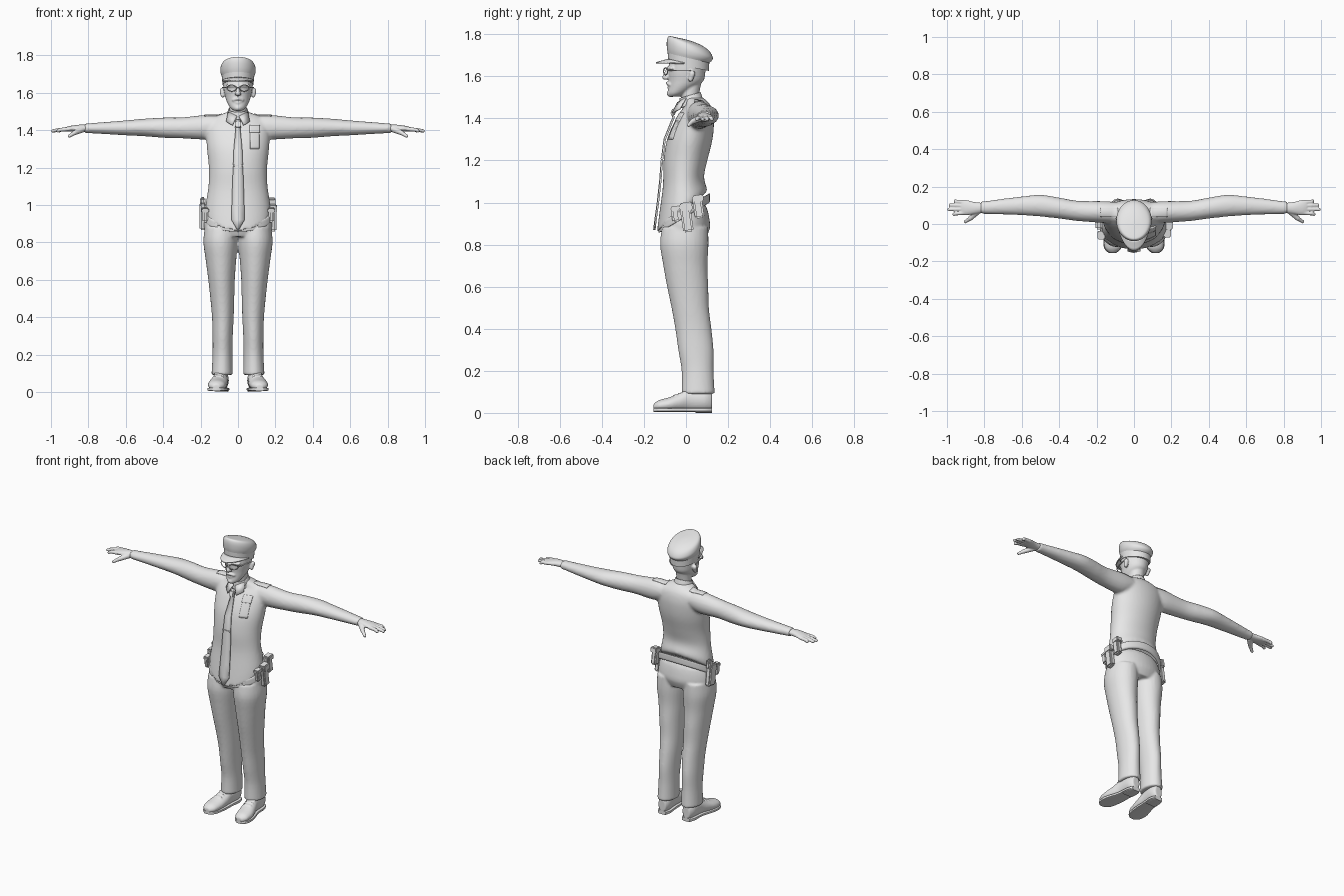
import bpy, bmesh, math
from mathutils import Vector, Matrix

cube = bpy.data.objects.get("Cube")
if cube:
    bpy.data.objects.remove(cube, do_unlink=True)

grey = bpy.data.materials.new("plain_grey")
grey.use_nodes = True
grey.diffuse_color = (0.8, 0.8, 0.8, 1)
grey.node_tree.nodes["Principled BSDF"].inputs["Base Color"].default_value = grey.diffuse_color
made = []


def finish(name, bm, voxel=0, smooth=4, thick=0):
    """Turn a bmesh into an object, optionally fused by remeshing or thickened."""
    bmesh.ops.recalc_face_normals(bm, faces=bm.faces)
    mesh = bpy.data.meshes.new(name)
    bm.to_mesh(mesh)
    bm.free()
    mesh.materials.append(grey)
    ob = bpy.data.objects.new(name, mesh)
    bpy.context.scene.collection.objects.link(ob)
    made.append(ob)
    if voxel:
        rem = ob.modifiers.new("fuse", 'REMESH')
        rem.mode, rem.voxel_size, rem.use_smooth_shade = 'VOXEL', voxel, True
        soft = ob.modifiers.new("soften", 'SMOOTH')
        soft.factor, soft.iterations = 0.5, smooth
    if thick:
        sol = ob.modifiers.new("thickness", 'SOLIDIFY')
        sol.thickness, sol.offset = thick, 0
    return ob


def spline(rows, steps=4):
    """Smoothly interpolate rows of numbers."""
    out = []
    for i in range(len(rows) - 1):
        a, b, c, d = rows[max(i - 1, 0)], rows[i], rows[i + 1], rows[min(i + 2, len(rows) - 1)]
        for k in range(steps):
            t = k / steps
            out.append([q + t / 2 * (r - p + t * (2*p - 5*q + 4*r - s + t * (3*(q - r) + s - p)))
                        for p, q, r, s in zip(a, b, c, d)])
    return out + [list(rows[-1])]


def loft(bm, axis, rows, sides=28, cap=True, power=1.0):
    """Skin oval sections; row = position, two centres, two radii, optional tilt."""
    rings = []
    for row in spline(rows):
        t, c, d, r, q = row[:5]
        tilt = row[5] if len(row) > 5 else 0
        ring = []
        for i in range(sides):
            a = math.tau * i / sides
            u, v = [math.copysign(abs(w) ** power, w) for w in (math.cos(a), math.sin(a))]
            u, v = r * u, q * v
            p = {'x': (t, c + u, d + v), 'y': (c + u, t, d + v), 'z': (c + u, d + v, t + tilt * v)}[axis]
            ring.append(bm.verts.new(p))
        rings.append(ring)
    for a, b in zip(rings, rings[1:]):
        for i in range(sides):
            j = (i + 1) % sides
            bm.faces.new((a[i], a[j], b[j], b[i]))
    if cap:
        bm.faces.new(rings[0][::-1])
        bm.faces.new(rings[-1])


def ball(bm, at, size):
    m = Matrix.Translation(at) @ Matrix.Diagonal((*size, 1))
    bmesh.ops.create_uvsphere(bm, u_segments=16, v_segments=10, radius=1, matrix=m)


def limb(bm, a, b, r, q):
    """Tapered rod with round ends."""
    a, b = Vector(a), Vector(b)
    m = Matrix.Translation((a + b) / 2) @ (b - a).to_track_quat('Z', 'Y').to_matrix().to_4x4()
    bmesh.ops.create_cone(bm, cap_ends=True, segments=12, radius1=r, radius2=q,
                          depth=(b - a).length, matrix=m)
    ball(bm, a, (r,) * 3)
    ball(bm, b, (q,) * 3)


def mirror(bm):
    """Add the opposite side of everything built so far."""
    new = bmesh.ops.duplicate(bm, geom=bm.verts[:] + bm.edges[:] + bm.faces[:])["geom"]
    for v in new:
        if isinstance(v, bmesh.types.BMVert):
            v.co.x *= -1
    bmesh.ops.reverse_faces(bm, faces=[f for f in new if isinstance(f, bmesh.types.BMFace)])


def box(name, at, size, tilt=0, bevel=0.008):
    bm = bmesh.new()
    m = Matrix.Translation(at) @ Matrix.Rotation(tilt, 4, 'X') @ Matrix.Diagonal((*size, 1))
    bmesh.ops.create_cube(bm, size=1, matrix=m)
    bmesh.ops.bevel(bm, geom=bm.edges[:], offset=bevel, segments=2, affect='EDGES')
    return finish(name, bm)


def strip(name, rows, thick):
    """Flat ribbon; each row lists the points across it."""
    bm = bmesh.new()
    grid = [[bm.verts.new(p) for p in row] for row in rows]
    for a, b in zip(grid, grid[1:]):
        for i in range(len(a) - 1):
            bm.faces.new((a[i], a[i + 1], b[i + 1], b[i]))
    return finish(name, bm, thick=thick)


def patch(name, target, x0, x1, lo, hi, axis, thick=0.008):
    """Cloth patch laid on the shirt from the front or from above."""
    n = 8
    at = lambda u, v: (u, -0.4, v) if axis == 'y' else (u, v, 1.7)
    ob = strip(name, [[at(x0 + (x1 - x0) * i / n, lo + (hi - lo) * j / n) for i in range(n + 1)]
                      for j in range(n + 1)], thick)
    wrap = ob.modifiers.new("lay", 'SHRINKWRAP')
    wrap.target, wrap.wrap_method = target, 'PROJECT'
    wrap.use_project_y, wrap.use_project_z = axis == 'y', axis == 'z'
    wrap.use_positive_direction, wrap.use_negative_direction = axis == 'y', axis == 'z'
    ob.modifiers.move(1, 0)
    return ob


# Shirt: sleeves and bloused torso
bm = bmesh.new()
loft(bm, 'x', [(.08, .06, 1.425, .055, .05), (.16, .064, 1.416, .058, .066), (.3, .07, 1.412, .054, .056),
               (.4, .085, 1.413, .056, .054), (.5, .098, 1.414, .058, .047), (.6, .097, 1.412, .05, .04),
               (.7, .093, 1.411, .042, .033), (.79, .088, 1.41, .035, .027), (.82, .088, 1.41, .033, .026)])
mirror(bm)
loft(bm, 'z', [(.955, 0, -.02, .172, .118, .8), (1, 0, -.015, .173, .114, .6), (1.1, 0, -.012, .158, .098, .25),
               (1.2, 0, -.002, .156, .105, .05), (1.3, 0, .018, .166, .108, 0), (1.38, 0, .038, .17, .095, 0),
               (1.43, 0, .05, .165, .078, 0), (1.465, 0, .055, .135, .06, 0), (1.492, 0, .04, .07, .05, 0),
               (1.5, 0, .03, .05, .045, 0)], 40)
shirt = finish("shirt", bm, 0.009)

# Trousers
bm = bmesh.new()
loft(bm, 'z', [(.09, .085, .058, .057, .079), (.2, .083, .055, .053, .076), (.3, .082, .047, .054, .084),
               (.4, .081, .035, .058, .086), (.5, .084, .02, .064, .089), (.6, .088, .008, .071, .098),
               (.7, .091, -.003, .081, .105), (.8, .093, -.008, .092, .115), (.88, .09, -.005, .088, .11)])
mirror(bm)
loft(bm, 'z', [(.83, 0, -.005, .16, .1), (.88, 0, -.005, .182, .119), (.93, 0, -.005, .179, .115),
               (.97, 0, -.005, .168, .106)], 40)
ball(bm, (0, 0, .97), (.16, .1, .05))
finish("trousers", bm, 0.008, 3)

# Belt and buckle
bm = bmesh.new()
loft(bm, 'z', [(z, 0, -.008, r, r * .66, .6) for z, r in
               ((.928, .17), (.93, .184), (.95, .186), (.97, .184), (.972, .17))], 48, False)
finish("belt", bm)

# Belt pouches and holster
for name, at, size in (("front_pouch", (.178, -.05, .945), (.03, .038, .075)),
                       ("long_pouch", (.188, .002, .93), (.035, .05, .14)),
                       ("rear_pouch", (.178, .058, .98), (.035, .045, .11)),
                       ("small_right_pouch", (-.175, -.06, .945), (.03, .04, .075)),
                       ("holster", (-.188, .012, .94), (.036, .065, .14)),
                       ("holster_grip", (-.188, .03, 1.01), (.028, .035, .06))):
    box(name, at, size, .15)
    if "pouch" in name:
        x, y, z = at
        box(name + "_flap", (x, y, z + size[2] * .36), (size[0] + .008, size[1] + .006, size[2] * .3), .15, .005)

# Hands
bm = bmesh.new()
loft(bm, 'x', [(.79, .088, 1.41, .024, .019), (.85, .085, 1.41, .032, .019), (.9, .088, 1.407, .041, .015),
               (.925, .09, 1.404, .036, .011)], 20)
for y0, y1, tip in ((.06, .052, .962), (.079, .078, .99), (.098, .101, .983), (.116, .123, .955)):
    mid = (.95, (y0 + y1) / 2, 1.402)
    limb(bm, (.905, y0, 1.405), mid, .0115, .0105)
    limb(bm, mid, (tip, y1, 1.396), .0105, .009)
limb(bm, (.835, .068, 1.403), (.875, .03, 1.385), .017, .013)
limb(bm, (.875, .03, 1.385), (.902, .012, 1.368), .012, .009)
mirror(bm)
finish("hands", bm, 0.004, 2)

# Shoes with soles, heels and laces
bm = bmesh.new()
shape = [(-.154, .115, .028, .018, .014), (-.13, .114, .034, .042, .026), (-.08, .11, .04, .05, .034),
         (-.03, .101, .05, .046, .043), (.02, .093, .062, .039, .054), (.09, .088, .062, .039, .054),
         (.124, .086, .057, .025, .044)]
loft(bm, 'y', shape, 24)
for i in range(3):
    y, z = -.055 + .022 * i, .083 + .008 * i
    limb(bm, (.082, y, z), (.124, y + .006, z), .005, .005)
mirror(bm)
finish("shoes", bm, 0.005, 2)
bm = bmesh.new()
loft(bm, 'y', [(y, x, .014, r + .003, .009) for y, x, z, r, h in shape], 16, power=.4)
loft(bm, 'y', [(.045, .09, .01, .037, .01), (.09, .088, .01, .038, .01), (.124, .086, .01, .027, .01)], 16, power=.4)
mirror(bm)
finish("soles", bm)

# Head, neck and facial features
bm = bmesh.new()
limb(bm, (.082, .022, 1.585), (.084, .03, 1.612), .011, .015)
limb(bm, (.018, -.082, 1.638), (.055, -.068, 1.638), .009, .008)
limb(bm, (.006, -.094, 1.593), (.01, -.092, 1.593), .009, .008)
limb(bm, (0, -.09, 1.568), (.028, -.078, 1.561), .008, .005)
limb(bm, (0, -.083, 1.547), (.018, -.077, 1.55), .007, .005)
mirror(bm)
loft(bm, 'z', [(1.505, 0, -.056, .024, .026), (1.52, 0, -.042, .042, .045), (1.55, 0, -.016, .059, .067),
               (1.58, 0, .001, .069, .083), (1.62, 0, .004, .077, .088), (1.66, 0, .008, .08, .088),
               (1.7, 0, .01, .078, .088)], 32)
loft(bm, 'z', [(1.44, 0, .03, .05, .045), (1.5, 0, .02, .045, .042), (1.58, 0, .025, .048, .05)], 24)
limb(bm, (0, -.084, 1.64), (0, -.1, 1.596), .008, .013)
ball(bm, (0, -.07, 1.518), (.022, .022, .017))
finish("head", bm, 0.005, 2)

# Spectacles
bm = bmesh.new()
for i in range(16):
    pts = [(.034 + .026 * math.cos(a), -.097 + .01 * math.cos(a), 1.624 + .017 * math.sin(a))
           for a in (math.tau * i / 16, math.tau * (i + 1) / 16)]
    limb(bm, *pts, .0025, .0025)
limb(bm, (0, -.106, 1.628), (.01, -.104, 1.628), .0025, .0025)
limb(bm, (.06, -.087, 1.628), (.084, .02, 1.628), .003, .003)
mirror(bm)
finish("spectacles", bm)

# Peaked cap: band, crown and visor
bm = bmesh.new()
loft(bm, 'z', [(1.645, 0, .012, .083, .097, -.2), (1.69, 0, .012, .086, .099, -.22)], 40)
finish("cap_band", bm)
bm = bmesh.new()
loft(bm, 'z', [(1.685, 0, .012, .085, .098, -.22), (1.705, 0, .016, .093, .107, -.28),
               (1.73, 0, .018, .094, .109, -.36), (1.755, 0, .014, .083, .097, -.36),
               (1.769, 0, .004, .055, .068, -.3), (1.775, 0, 0, .012, .015, -.25)], 40)
finish("cap_crown", bm)
rows = []
for k in range(5):
    t, row = k / 4, []
    for i in range(21):
        a = math.pi * (1.06 + .88 * i / 20)
        s = -math.sin(a)
        row.append(((.084 + .002 * t) * math.cos(a), .01 + (.095 + .057 * t * s) * math.sin(a),
                    1.66 + .02 * s - .016 * t * s))
    rows.append(row)
strip("cap_visor", rows, .007)

# Collar band and points
bm = bmesh.new()
loft(bm, 'z', [(1.465, 0, .024, .062, .056, .3), (1.49, 0, .022, .055, .051, .3), (1.51, 0, .02, .049, .047, .3)],
     32, False)
finish("collar", bm, thick=.006)
for s, side in ((1, "left"), (-1, "right")):
    strip(side + "_collar_point", [[(s * .006, -.04, 1.475), (s * .052, .0, 1.497)],
                                   [(s * .03, -.064, 1.425), (s * .062, -.03, 1.445)]], .007)
    patch(side + "_epaulette", shirt, s * .085, s * .18, .04, .085, 'z')

# Tie, clip and chest pocket
rows = [(1.455, -.046, .013), (1.42, -.062, .016), (1.405, -.058, .012), (1.3, -.1, .022), (1.2, -.113, .026),
        (1.1, -.121, .03), (1, -.132, .033), (.92, -.143, .035), (.87, -.149, .006)]
strip("tie", [[(-w, y, z), (0, y - .003, z), (w, y, z)] for z, y, w in rows], .008)
box("tie_knot", (0, -.06, 1.43), (.034, .022, .036), -.4, .006)
box("tie_clip", (0, -.116, 1.21), (.056, .009, .009), 0, .002)
patch("chest_pocket", shirt, .065, .112, 1.3, 1.4, 'y')
patch("pocket_flap", shirt, .062, .115, 1.385, 1.425, 'y', .014)

# Smooth shading with crisp edges
bpy.ops.object.select_all(action='DESELECT')
for ob in made:
    ob.select_set(True)
bpy.context.view_layer.objects.active = made[0]
bpy.ops.object.shade_smooth_by_angle(angle=math.radians(45))
